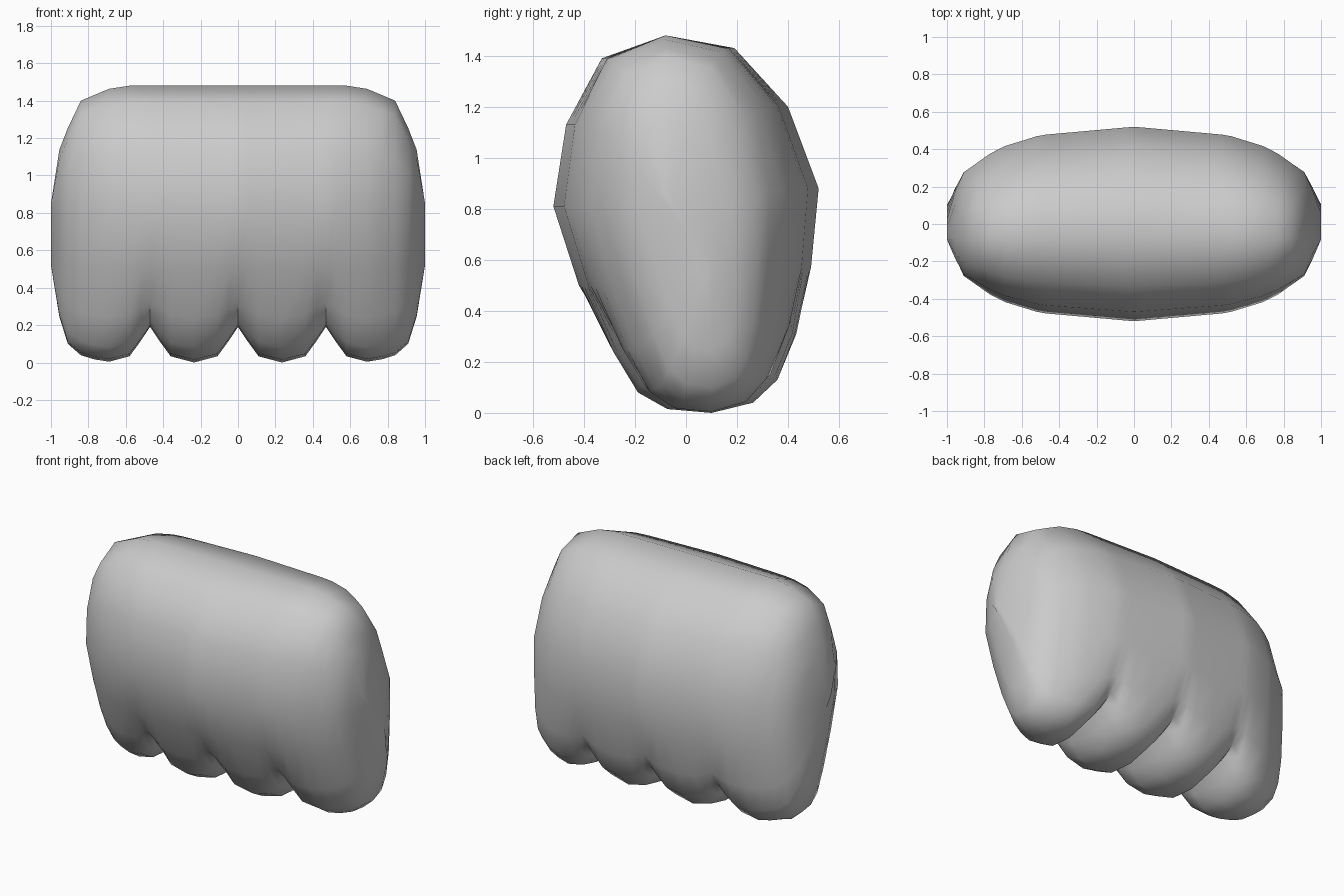
import bpy, bmesh

if "Cube" in bpy.data.objects:
    bpy.data.objects.remove(bpy.data.objects["Cube"])

# side outline of the fist (y, z), one closed loop
PROFILE = [(-0.08, 1.48), (0.19, 1.43), (0.40, 1.20), (0.52, 0.88), (0.49, 0.57),
           (0.44, 0.30), (0.37, 0.13), (0.27, 0.04), (0.10, 0.0), (-0.08, 0.015),
           (-0.20, 0.08), (-0.30, 0.24), (-0.42, 0.50), (-0.52, 0.81),
           (-0.47, 1.13), (-0.33, 1.39)]
# outlines along half the width: (x, value)
TOP = [(0, 1.48), (0.65, 1.48), (0.84, 1.40), (0.95, 1.17), (1.0, 0.85)]
BOTTOM = [(0, 0), (0.69, 0), (0.83, 0.03), (0.91, 0.10), (0.96, 0.26), (1.0, 0.52)]
DEPTH = [(0, 1.0), (0.5, 0.915), (0.73, 0.78), (0.93, 0.51), (1.0, 0.06)]
# finger grooves: height by distance from the groove line
GROOVE = [(0, 0.19), (0.05, 0.115), (0.11, 0.033), (0.235, 0)]
STATIONS = [0, 0.05, 0.11, 0.235, 0.36, 0.42, 0.47, 0.52, 0.58, 0.69, 0.77, 0.84, 0.91, 0.955, 1.0]
MID = 0.75


def interp(table, x):
    for (a, va), (b, vb) in zip(table, table[1:]):
        if x <= b:
            return va + (vb - va) * (x - a) / (b - a)
    return table[-1][1]


def section(bm, x):
    ax = abs(x)
    top, bottom, depth = (interp(t, ax) for t in (TOP, BOTTOM, DEPTH))
    groove = interp(GROOVE, min(ax, abs(ax - 0.47)))
    ring = []
    for y, z in PROFILE:
        axis = 0.1 - 0.12 * z
        y = axis + (y - axis) * depth
        if z > MID:
            z = MID + (z - MID) * (top - MID) / (1.48 - MID)
        else:
            z = bottom + z * (MID - bottom) / MID
        if z < 0.45:
            z += groove * (1 - z / 0.45)
        ring.append(bm.verts.new((x, y, z)))
    return ring


# fist body lofted sideways through its sections
bm = bmesh.new()
xs = [-x for x in reversed(STATIONS[1:])] + STATIONS
rings = [section(bm, x) for x in xs]
n = len(PROFILE)
for a, b in zip(rings, rings[1:]):
    for i in range(n):
        j = (i + 1) % n
        bm.faces.new((a[i], a[j], b[j], b[i]))
bm.faces.new(rings[0])
bm.faces.new(rings[-1])
bmesh.ops.recalc_face_normals(bm, faces=bm.faces)
mesh = bpy.data.meshes.new("closed_fist")
bm.to_mesh(mesh)
bm.free()
fist = bpy.data.objects.new("closed_fist", mesh)
bpy.context.collection.objects.link(fist)
bpy.context.view_layer.objects.active = fist
fist.select_set(True)
bpy.ops.object.shade_smooth_by_angle(angle=1.05)
